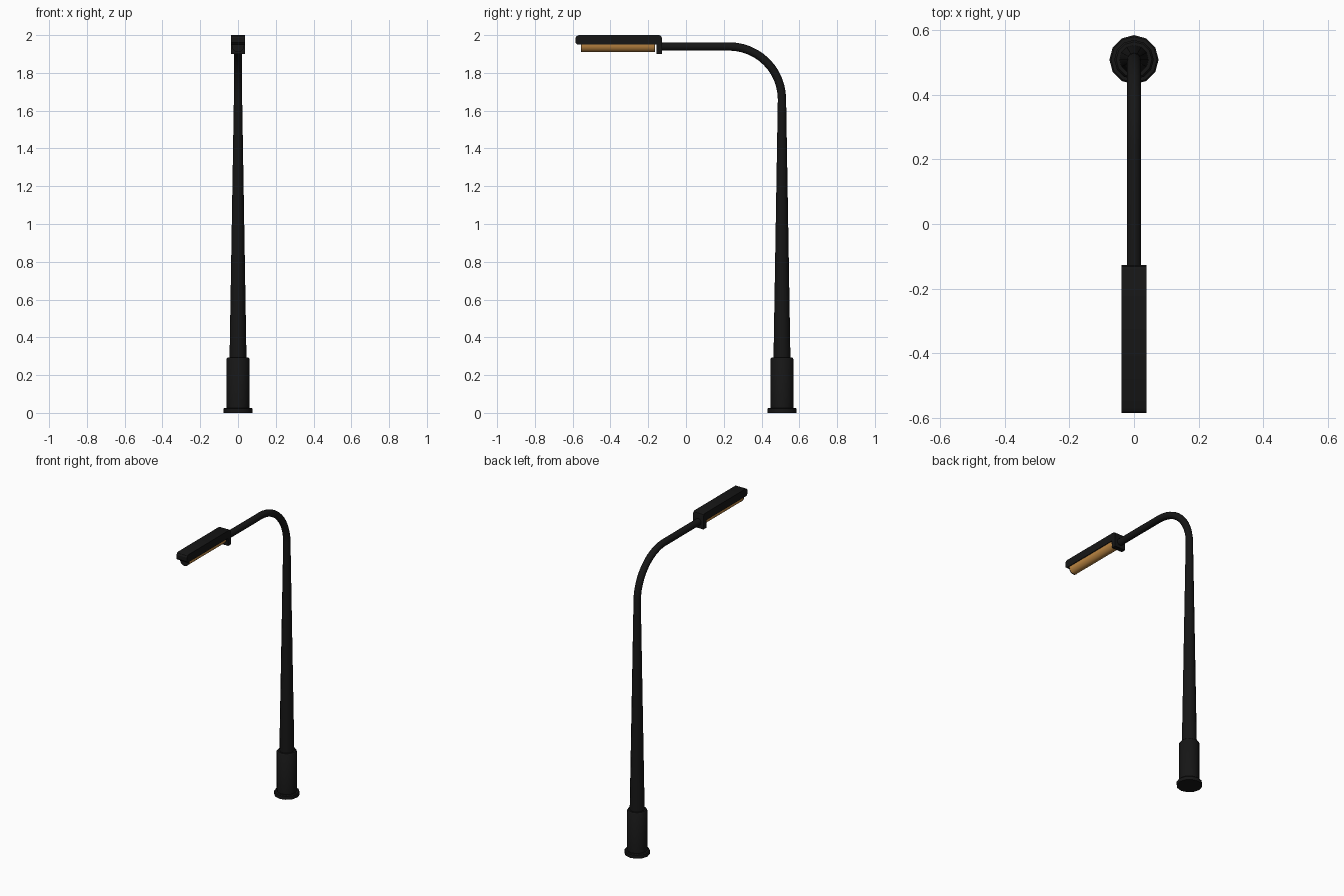
import bpy, bmesh, math
from mathutils import Vector

if "Cube" in bpy.data.objects:
    bpy.data.objects.remove(bpy.data.objects["Cube"])

SIDES = 12
POLE_Y = 0.508


def material(name, rgb):
    m = bpy.data.materials.new(name)
    m.diffuse_color = (*rgb, 1)
    m.use_nodes = True
    m.node_tree.nodes["Principled BSDF"].inputs["Base Color"].default_value = m.diffuse_color
    return m


BLACK = material("black_metal", (0.008, 0.008, 0.008))
AMBER = material("amber_lens", (0.55, 0.26, 0.06))


def finish(name, bm, mat, angle=40):
    bmesh.ops.recalc_face_normals(bm, faces=bm.faces)
    me = bpy.data.meshes.new(name)
    bm.to_mesh(me)
    bm.free()
    me.materials.append(mat)
    ob = bpy.data.objects.new(name, me)
    bpy.context.collection.objects.link(ob)
    bpy.ops.object.select_all(action='DESELECT')
    ob.select_set(True)
    bpy.context.view_layer.objects.active = ob
    bpy.ops.object.shade_smooth_by_angle(angle=math.radians(angle))
    return ob


def sweep(name, stations, mat):
    """Rings along a path in the YZ plane; station = (y, z, radius, tangent angle)."""
    bm = bmesh.new()
    rings = []
    for y, z, r, a in stations:
        side = Vector((0, math.sin(a), math.cos(a)))
        rings.append([bm.verts.new(Vector((0, y, z))
                      + r * math.cos(t) * Vector((1, 0, 0)) + r * math.sin(t) * side)
                      for t in (2 * math.pi * i / SIDES for i in range(SIDES))])
    for a, b in zip(rings, rings[1:]):
        for i in range(SIDES):
            j = (i + 1) % SIDES
            bm.faces.new((a[i], a[j], b[j], b[i]))
    bm.faces.new(rings[0])
    bm.faces.new(rings[-1])
    return finish(name, bm, mat)


def prism(name, pts, axis, lo, hi, mat):
    """Extrude a profile along x (pts are y,z) or along y (pts are x,z)."""
    bm = bmesh.new()
    place = (lambda p, d: (d, p[0], p[1])) if axis == 'x' else (lambda p, d: (p[0], d, p[1]))
    a = [bm.verts.new(place(p, lo)) for p in pts]
    b = [bm.verts.new(place(p, hi)) for p in pts]
    bm.faces.new(a)
    bm.faces.new(b)
    for i in range(len(pts)):
        j = (i + 1) % len(pts)
        bm.faces.new((a[i], a[j], b[j], b[i]))
    return finish(name, bm, mat, 30)


def upright(name, rows):
    return sweep(name, [(POLE_Y, z, r, math.pi / 2) for z, r in rows], BLACK)


# Foot flange and base sleeve
upright("base_flange", [(0, 0.076), (0.022, 0.076), (0.027, 0.071)])
upright("base_sleeve", [(0.02, 0.061), (0.285, 0.061), (0.292, 0.055)])

# Tapered pole, quarter bend and horizontal arm
R = 0.28
path = [(POLE_Y, 0.28, 0.045, math.pi / 2), (POLE_Y, 1.66, 0.022, math.pi / 2)]
for i in range(1, 13):
    t = math.pi / 2 * i / 12
    path.append((POLE_Y - R + R * math.cos(t), 1.66 + R * math.sin(t), 0.022, math.pi / 2 - t))
path.append((-0.14, 1.94, 0.022, 0))
sweep("pole_and_arm", path, BLACK)

# Lamp housing with rounded ends and a bracket that drops at the arm
prism("lamp_housing", [
    (-0.575, 1.95), (-0.157, 1.95), (-0.157, 1.90), (-0.127, 1.90),
    (-0.127, 1.985), (-0.132, 1.995), (-0.142, 2.0),
    (-0.568, 2.0), (-0.579, 1.995), (-0.585, 1.985), (-0.585, 1.96)],
    'x', -0.038, 0.038, BLACK)

# Rounded lens below the housing, with black end caps
def half_round(rx, rz):
    return [(rx * math.cos(t), 1.951 - rz * math.sin(t))
            for t in (math.pi * i / 10 for i in range(11))]

prism("lens", half_round(0.033, 0.04), 'y', -0.552, -0.168, AMBER)
for label, y in (("front", -0.557), ("back", -0.168)):
    prism("lens_cap_" + label, half_round(0.034, 0.041), 'y', y, y + 0.005, BLACK)
